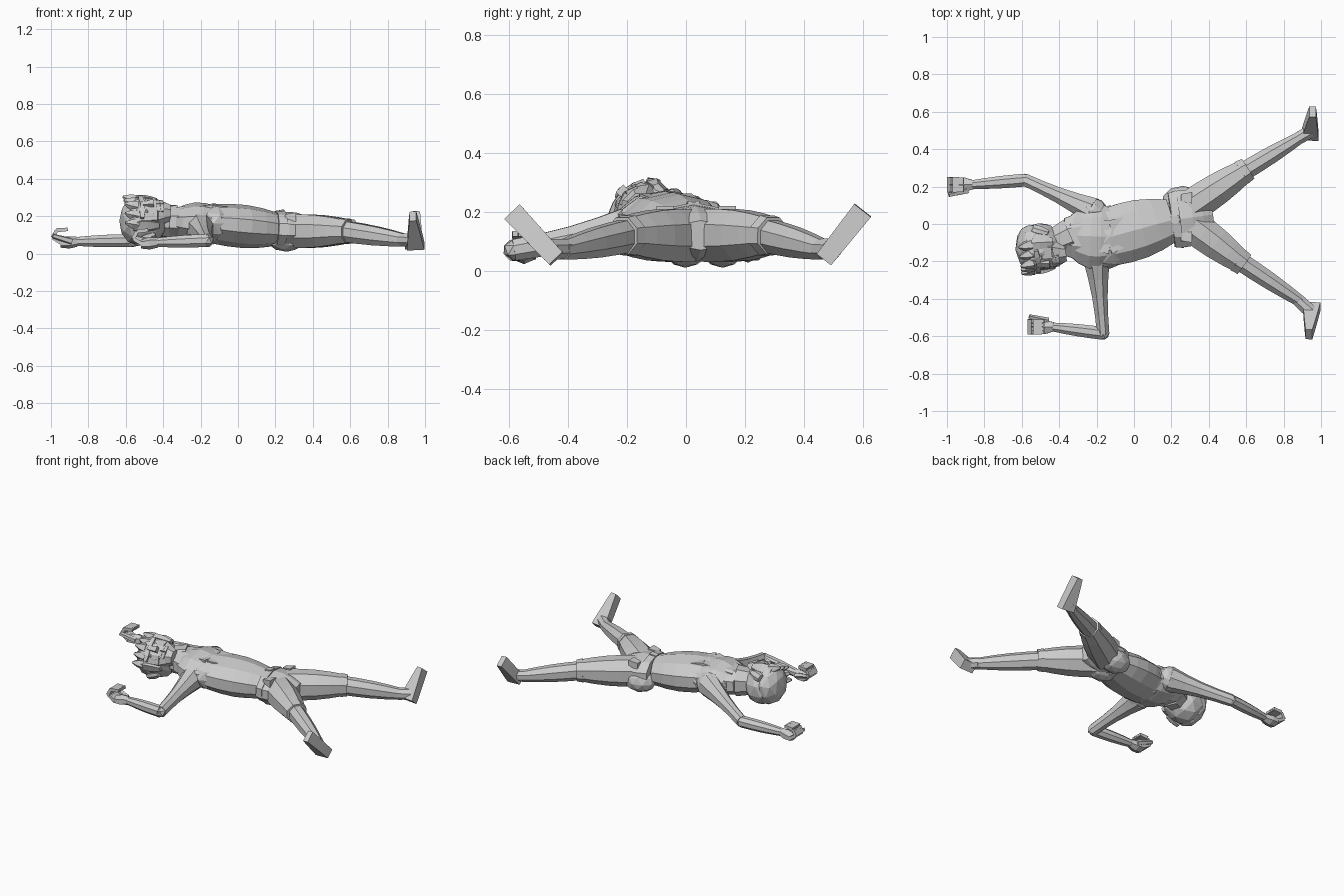
import bpy, bmesh, math
from mathutils import Vector, Matrix

default_cube = bpy.data.objects.get("Cube")
if default_cube:
    bpy.data.objects.remove(default_cube, do_unlink=True)

grey = bpy.data.materials.new("plain grey")
grey.use_nodes = True
shade = (.6, .6, .6, 1)
grey.diffuse_color = shade
grey.node_tree.nodes["Principled BSDF"].inputs["Base Color"].default_value = shade

UP = Vector((0, 0, 1))
WORLD = Matrix.Identity(4)


def finish(name, bm, frame):
    bm.transform(frame)
    bmesh.ops.recalc_face_normals(bm, faces=bm.faces)
    mesh = bpy.data.meshes.new(name)
    bm.to_mesh(mesh)
    bm.free()
    mesh.materials.append(grey)
    part = bpy.data.objects.new(name, mesh)
    bpy.context.collection.objects.link(part)


def limb(name, start, end, thick, thin, swell=0, flat=1, flat_end=None,
         sides=8, rings=5, up=UP, frame=WORLD):
    """Faceted tapering tube; swell bulges its middle, flat scales its height."""
    start, end = Vector(start), Vector(end)
    along = (end - start).normalized()
    across = Vector(up).cross(along).normalized()
    high = along.cross(across)
    flat_end = flat if flat_end is None else flat_end
    grow = 1 / math.cos(math.pi / sides)
    bm = bmesh.new()
    loops = []
    for i in range(rings):
        t = i / (rings - 1)
        radius = grow * (thick + (thin - thick) * t + swell * math.sin(math.pi * t))
        height = radius * (flat + (flat_end - flat) * t)
        centre = start.lerp(end, t)
        angles = [math.tau * (k + .5) / sides for k in range(sides)]
        loops.append([bm.verts.new(centre + across * radius * math.cos(a)
                                   + high * height * math.sin(a)) for a in angles])
    for a, b in zip(loops, loops[1:]):
        for k in range(sides):
            n = (k + 1) % sides
            bm.faces.new((a[k], a[n], b[n], b[k]))
    bm.faces.new(loops[0])
    bm.faces.new(loops[-1])
    finish(name, bm, frame)


def blob(name, centre, size, frame=WORLD, detail=2):
    bm = bmesh.new()
    bmesh.ops.create_icosphere(bm, subdivisions=detail, radius=1)
    bm.transform(Matrix.Translation(centre) @ Matrix.Diagonal((*size, 1)))
    finish(name, bm, frame)


# Torso, neck and shorts
neck = Vector((-.34, -.06, .17))
chest = Vector((-.13, -.07, .16))
waist = Vector((.2, .02, .13))
seat = Vector((.42, .05, .12))
limb("shoulders", neck, chest, .11, .155, swell=.04, flat=.6, sides=10)
blob("chest", chest, (.13, .17, .11))
limb("ribcage", chest, waist, .155, .115, swell=.022, flat=.65, flat_end=.75, sides=10)
limb("shorts_seat", waist, seat, .14, .08, swell=.04, flat=.6, sides=10)
limb("collar", chest.lerp(neck, .5), neck + Vector((-.03, -.01, 0)), .15, .1, flat=.6, flat_end=.75)
limb("neck", neck, (-.45, -.11, .17), .09, .07)

# Belt with buckle and pouches
belt_end = waist.lerp(seat, .2)
limb("belt", waist, belt_end, .145, .155, flat=.64, sides=10, rings=2)
limb("belt_buckle", waist + UP * .09, belt_end + UP * .1, .02, .02, flat=.4, sides=4, rings=2)
for side, y in (("left", .14), ("right", -.07)):
    limb(side + "_pouch", (.25, y, .19), (.31, y, .19), .02, .03, sides=4, rings=2)
    blob(side + "_buttock", (.26, .04 + y * .6, .085), (.11, .08, .075))

# Open vest edges
for side, s in (("left", 1), ("right", -1)):
    top = neck + Vector((0, s * .04, .06))
    middle = chest + Vector((0, s * .06, .09))
    bottom = waist + Vector((-.06, s * .04, .075))
    limb(side + "_lapel", top, middle, .02, .03, flat=.4, sides=4, rings=2)
    limb(side + "_vest_edge", middle, bottom, .03, .02, flat=.4, sides=4, rings=3)

# Legs splayed apart: shorts leg, cuff, knee, shin and flat-soled foot
legs = {
    "left": [(.3, .09, .12), (.6, .29, .12), (.9, .47, .07), (.94, .47, .04), (.955, .6, .205)],
    "right": [(.3, 0, .12), (.58, -.21, .12), (.9, -.42, .07), (.95, -.44, .04), (.935, -.59, .2)],
}
for side, joints in legs.items():
    hip, knee, ankle, heel, toe = (Vector(joint) for joint in joints)
    cuff = hip.lerp(knee, .92)
    limb(side + "_shorts_leg", hip, knee, .09, .06, swell=.01)
    limb(side + "_cuff", cuff, knee.lerp(ankle, .03), .068, .062, rings=2)
    limb(side + "_calf", cuff, ankle, .05, .03, swell=.006, flat=1.1)
    limb(side + "_ankle", ankle.lerp(knee, .1), heel.lerp(toe, .2), .033, .036)
    limb(side + "_foot", heel, toe, .031, .036, flat=1.5, flat_end=.5, sides=4, up=-Vector((1, 0, 0)))

# Arms: one stretched past the head, one bent at the elbow
arms = {
    "left": [(-.22, .07, .16), (-.58, .235, .07), (-.87, .21, .065)],
    "right": [(-.2, -.19, .14), (-.165, -.585, .07), (-.44, -.55, .06)],
}
for side, joints in arms.items():
    shoulder, elbow, wrist = (Vector(joint) for joint in joints)
    blob(side + "_shoulder", shoulder, (.08, .07, .08))
    limb(side + "_upper_arm", shoulder, elbow, .07, .033, swell=-.01, flat=1.1)
    limb(side + "_forearm", elbow, wrist, .034, .023, swell=.004)
    blob(side + "_elbow", elbow, (.037, .037, .036), detail=1)

    # Hand: palm, four curled fingers and a thumb
    thumb_side = -1 if side == "left" else 1
    hand = Matrix.Translation(wrist)
    limb(side + "_palm", (.01, 0, 0), (-.08, 0, -.01), .024, .04, flat_end=.5,
         swell=.006, sides=6, rings=3, frame=hand)
    for k in range(4):
        y = (k - 1.5) * .02
        path = [(-.07, y, -.01), (-.12, y, .02), (-.1, y, .06), (-.04, y, .065)]
        for bone in range(3):
            limb(f"{side}_finger_{k + 1}_{bone + 1}", path[bone], path[bone + 1],
                 .011, .009, sides=4, rings=2, up=(0, 1, 0), frame=hand)
    limb(side + "_thumb", (-.02, thumb_side * .03, 0), (-.12, thumb_side * .055, .03),
         .016, .01, sides=5, rings=3, frame=hand)

# Head frame: x across the face, y to the crown, z out of the face
crown = Vector((-1, -.1, 0)).normalized()
out = Vector((0, -.7, .7))
out = (out - crown * out.dot(crown)).normalized()
head = Matrix((crown.cross(out), crown, out)).transposed().to_4x4()
head.translation = (-.5, -.125, .175)

blob("skull", (0, 0, -.005), (.125, .125, .135), head)
blob("hair_cap", (0, .045, 0), (.13, .09, .13), head)
limb("face", (0, .05, .06), (0, -.06, .065), .09, .08, flat=.7, rings=3, frame=head)
limb("jaw", (0, -.06, .065), (0, -.13, .06), .08, .045, flat=.7, flat_end=1, rings=3, frame=head)
limb("nose", (0, .03, .12), (0, -.04, .13), .01, .018, sides=4, rings=2, frame=head)

# Paired face parts
for side, s in (("left", 1), ("right", -1)):
    limb(side + "_brow", (s * .01, .02, .12), (s * .08, .025, .1), .012, .01,
         sides=4, rings=3, swell=.004, frame=head)
    blob(side + "_eye", (s * .036, 0, .11), (.018, .012, .014), head, detail=1)
    for lip, y in (("upper", -.065), ("lower", -.085)):
        limb(f"{side}_{lip}_lip", (0, y, .12), (s * .04, y, .11), .01, .007,
             sides=4, rings=2, frame=head)
    limb(side + "_ear", (s * .115, -.05, .01), (s * .13, .03, -.02), .01, .015,
         flat=1.5, sides=6, swell=.004, frame=head)
    limb(side + "_sideburn", (s * .095, .07, .05), (s * .09, -.07, .055), .02, .012,
         flat=1.6, sides=5, swell=.008, frame=head)

# Swept hair tufts along the hairline
for k in range(5):
    x = (k - 2) * .045
    drop = abs(x) * .5
    limb(f"hair_tuft_{k + 1}", (x, .05, .11 - drop), (x * 1.1, .115, .13 - drop),
         .028, .006, sides=5, rings=3, swell=.004, frame=head)
